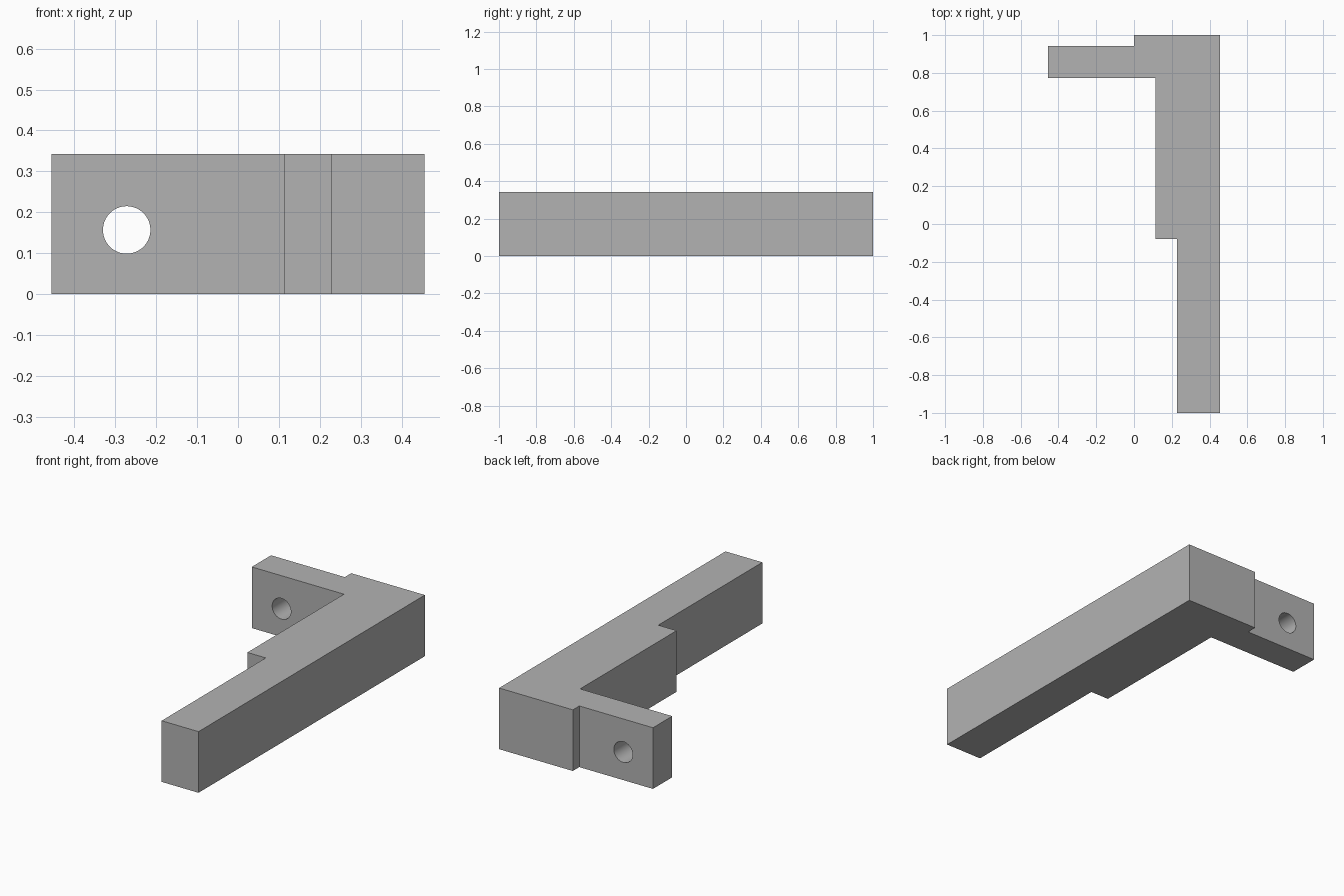
import bpy, bmesh, math
from mathutils import Matrix

default = bpy.data.objects.get("Cube")
if default:
    bpy.data.objects.remove(default, do_unlink=True)

HEIGHT = 0.342

grey = bpy.data.materials.new("plain grey")
grey.use_nodes = True
colour = (0.45, 0.45, 0.45, 1)
grey.diffuse_color = colour
grey.node_tree.nodes["Principled BSDF"].inputs["Base Color"].default_value = colour


def add_object(name, bm):
    bmesh.ops.recalc_face_normals(bm, faces=bm.faces)
    mesh = bpy.data.meshes.new(name)
    bm.to_mesh(mesh)
    bm.free()
    mesh.materials.append(grey)
    obj = bpy.data.objects.new(name, mesh)
    bpy.context.collection.objects.link(obj)
    return obj


# Stepped bracket: plan outline extruded upwards
outline = [(0.456, -1), (0.456, 1), (0, 1), (0, 0.943), (-0.456, 0.943),
           (-0.456, 0.773), (0.114, 0.773), (0.114, -0.08),
           (0.228, -0.08), (0.228, -1)]
bm = bmesh.new()
base = bm.faces.new([bm.verts.new((x, y, 0)) for x, y in outline])
top = bmesh.ops.extrude_face_region(bm, geom=[base])["geom"]
bmesh.ops.translate(bm, vec=(0, 0, HEIGHT),
                    verts=[v for v in top if isinstance(v, bmesh.types.BMVert)])
bracket = add_object("bracket", bm)

# Round bolt hole through the side arm
bm = bmesh.new()
bmesh.ops.create_cone(bm, cap_ends=True, segments=64, radius1=0.058,
                      radius2=0.058, depth=0.4,
                      matrix=Matrix.Translation((-0.272, 0.858, 0.157))
                      @ Matrix.Rotation(math.pi / 2, 4, "X"))
cutter = add_object("hole_cutter", bm)
cutter.hide_render = True

# Cut the hole and drop the cutter
bpy.context.view_layer.objects.active = bracket
bracket.select_set(True)
cut = bracket.modifiers.new("bolt hole", "BOOLEAN")
cut.object = cutter
cut.operation = "DIFFERENCE"
cut.solver = "EXACT"
bpy.ops.object.modifier_apply(modifier=cut.name)
bpy.data.objects.remove(cutter, do_unlink=True)
bpy.ops.object.shade_smooth_by_angle(angle=math.radians(30))
